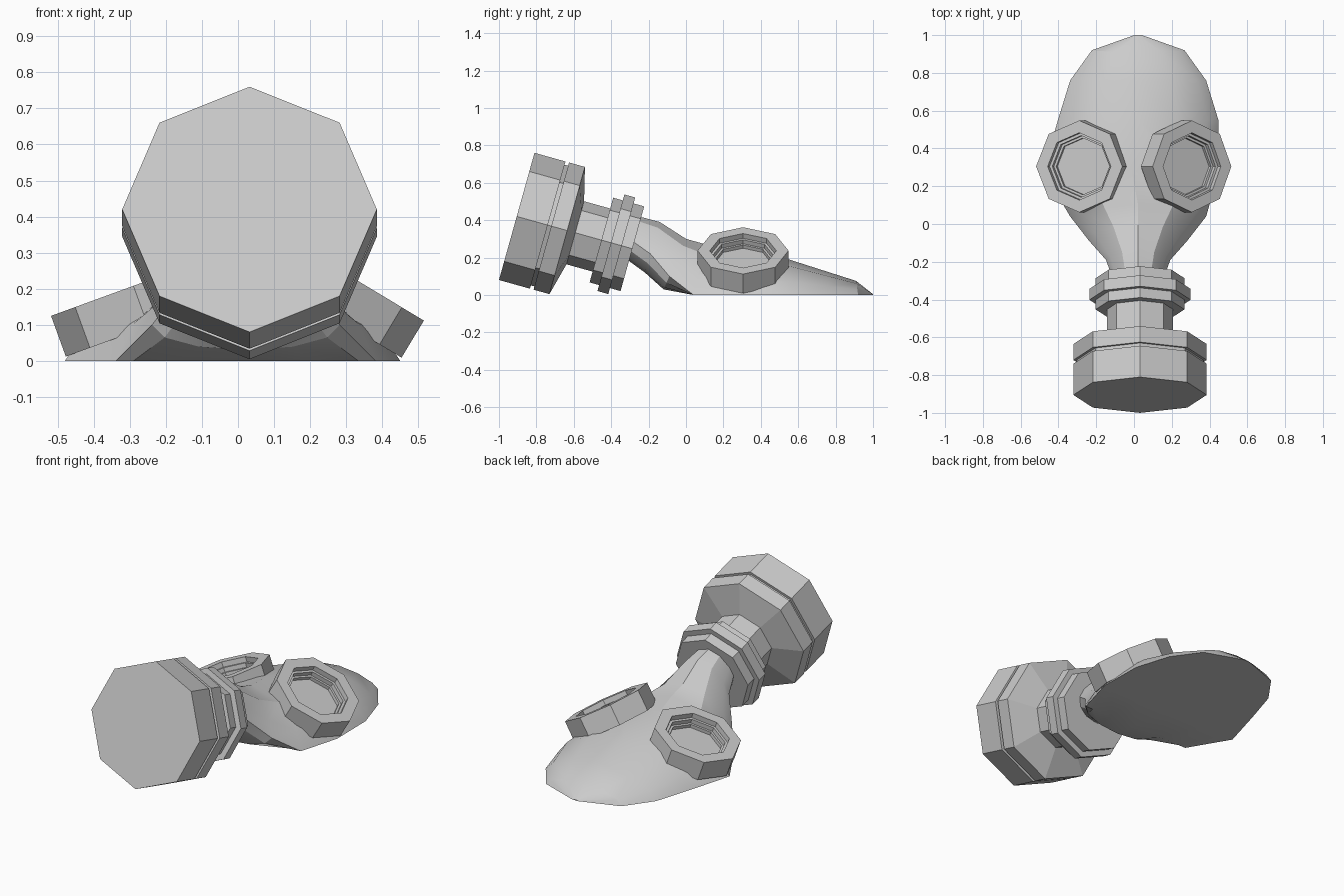
import bpy, bmesh, math
from mathutils import Vector

if "Cube" in bpy.data.objects:
    bpy.data.objects.remove(bpy.data.objects["Cube"])


def finish(name, bm):
    bmesh.ops.remove_doubles(bm, verts=bm.verts, dist=1e-4)
    bmesh.ops.recalc_face_normals(bm, faces=bm.faces)
    me = bpy.data.meshes.new(name)
    bm.to_mesh(me)
    bm.free()
    ob = bpy.data.objects.new(name, me)
    bpy.context.collection.objects.link(ob)
    return ob


def loft(name, rings):
    """Skin closed rings of points and cap both ends."""
    bm = bmesh.new()
    loops = [[bm.verts.new(p) for p in r] for r in rings]
    for a, b in zip(loops, loops[1:]):
        n = len(a)
        for i in range(n):
            bm.faces.new((a[i], a[(i + 1) % n], b[(i + 1) % n], b[i]))
    bm.faces.new(loops[0])
    bm.faces.new(loops[-1])
    return finish(name, bm)


def octagon_lathe(name, profile, origin, axis, side):
    """Eight-sided turned part; profile is (radius, distance along axis)."""
    o, a, u = Vector(origin), Vector(axis).normalized(), Vector(side).normalized()
    v = a.cross(u)
    return loft(name, [[o + a * s + (u * math.cos(k * math.pi / 4) + v * math.sin(k * math.pi / 4)) * r
                        for k in range(8)] for r, s in profile])


# Filter canister, neck and coupling share one tilted axis
origin, axis, side = (0.032, -0.905, 0.42), (0, 0.963, -0.269), (1, 0, 0)
octagon_lathe("filter_canister",
              [(0.353, 0), (0.353, 0.172), (0.335, 0.172), (0.335, 0.192),
               (0.353, 0.192), (0.353, 0.28), (0.175, 0.325)], origin, axis, side)
octagon_lathe("filter_neck", [(0.175, 0.30), (0.175, 0.50)], origin, axis, side)
octagon_lathe("coupling_rings",
              [(0.235, 0.47), (0.235, 0.523), (0.268, 0.523), (0.268, 0.583),
               (0.235, 0.583), (0.235, 0.642)], origin, axis, side)

# Face shell: top (y, z), widest z, bottom (y, z), half width
stations = [
    (-0.27, 0.425, 0.30, -0.33, 0.20, 0.13),
    (-0.14, 0.39, 0.22, -0.22, 0.12, 0.17),
    (0.00, 0.30, 0.10, -0.12, 0.03, 0.26),
    (0.10, 0.272, 0.0, 0.04, 0.0, 0.36),
    (0.30, 0.237, 0.0, 0.28, 0.0, 0.465),
    (0.55, 0.19, 0.0, 0.55, 0.0, 0.425),
    (0.76, 0.123, 0.0, 0.76, 0.0, 0.36),
    (0.91, 0.075, 0.0, 0.92, 0.0, 0.245),
    (1.00, 0.004, 0.0, 1.00, 0.0, 0.02),
]
rings = []
for yt, zt, zm, yb, zb, hw in stations:
    cx = -0.015 if yb == 0.28 else 0.022
    ring = []
    for k in range(12):
        t = k * math.pi / 6
        c, s = math.cos(t), math.sin(t)
        z = zm + (zt - zm) * max(s, 0) ** 1.4 if k <= 6 else zm + (zm - zb) * s
        f = (z - zb) / (zt - zb)
        ring.append((cx + hw * c, yb + (yt - yb) * f, z))
    rings.append(ring)
shell = loft("face_shell", rings)
bpy.context.view_layer.objects.active = shell
shell.select_set(True)
bpy.ops.object.shade_smooth_by_angle(angle=math.radians(25))

# Eyepieces with stepped rims and recessed lenses, each seated in the shell
eye_profile = [(0.243, -0.12), (0.243, 0), (0.178, 0), (0.178, -0.03),
               (0.163, -0.03), (0.163, -0.055), (0.15, -0.055), (0.15, -0.075)]
for label, centre, tilt in (("right", (0.307, 0.305, 0.237), 31),
                            ("left", (-0.29, 0.305, 0.208), -20)):
    t = math.radians(tilt)
    a, u = (math.sin(t), 0, math.cos(t)), (math.cos(t), 0, -math.sin(t))
    octagon_lathe(label + "_eyepiece", eye_profile, centre, a, u)
    cutter = octagon_lathe(label + "_eye_cutter", [(0.2, -0.09), (0.2, 0.2)], centre, a, u)
    cutter.hide_render = True
    cutter.display_type = 'WIRE'
    mod = shell.modifiers.new(label + "_socket", 'BOOLEAN')
    mod.operation, mod.object, mod.solver = 'DIFFERENCE', cutter, 'EXACT'
